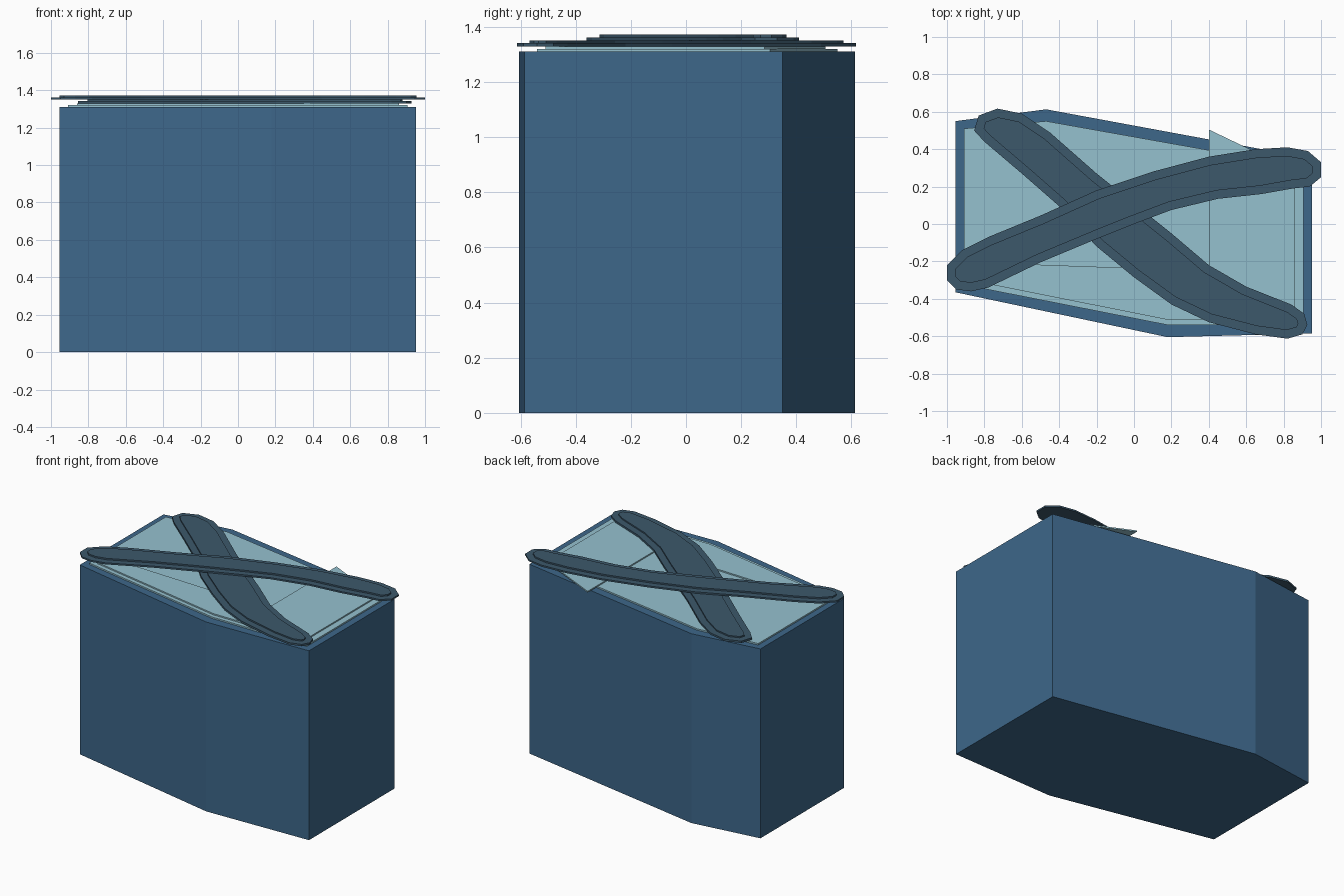
import bpy, bmesh

if "Cube" in bpy.data.objects:
    bpy.data.objects.remove(bpy.data.objects["Cube"])


def material(name, rgb):
    m = bpy.data.materials.new(name)
    m.diffuse_color = (*[(c / 255 / 12.92) if c < 10 else ((c / 255 + 0.055) / 1.055) ** 2.4 for c in rgb], 1)
    m.use_nodes = True
    m.node_tree.nodes["Principled BSDF"].inputs["Base Color"].default_value = m.diffuse_color
    return m


BLUE = material("steel blue", (61, 103, 138))
PALE = material("pale aqua", (149, 193, 207))
SLATE = material("dark slate", (60, 88, 107))


def prism(name, outline, z0, z1, mat, inset=0, z2=0):
    """Extrude an outline upward; optionally raise an inset cap on top."""
    bm = bmesh.new()
    face = bm.faces.new([bm.verts.new((x, y, z0)) for x, y in outline])
    face.normal_update()
    if face.normal.z < 0:
        face.normal_flip()
    ext = bmesh.ops.extrude_face_region(bm, geom=[face], use_keep_orig=True)["geom"]
    for v in ext:
        if isinstance(v, bmesh.types.BMVert):
            v.co.z = z1
    bmesh.ops.recalc_face_normals(bm, faces=bm.faces[:])
    if inset:
        top = [f for f in ext if isinstance(f, bmesh.types.BMFace)][0]
        bmesh.ops.inset_region(bm, faces=[top], thickness=inset, use_even_offset=True)
        cap = bmesh.ops.extrude_face_region(bm, geom=[top])["geom"]
        for v in cap:
            if isinstance(v, bmesh.types.BMVert):
                v.co.z = z2
        bmesh.ops.delete(bm, geom=[top], context='FACES_ONLY')
        bmesh.ops.recalc_face_normals(bm, faces=bm.faces[:])
    me = bpy.data.meshes.new(name)
    bm.to_mesh(me)
    bm.free()
    me.materials.append(mat)
    ob = bpy.data.objects.new(name, me)
    bpy.context.collection.objects.link(ob)
    return ob


# Main block
prism("block", [(-0.955, -0.365), (0.18, -0.605), (0.953, -0.585), (0.953, 0.35),
                (-0.47, 0.613), (-0.955, 0.55)], 0, 1.31, BLUE)

# Pale roof sheet, and the stepped sheet lying on it
prism("roof_sheet", [(-0.91, -0.325), (0.18, -0.54), (0.905, -0.54), (0.905, 0.305),
                     (-0.47, 0.55), (-0.91, 0.51)], 1.31, 1.32, PALE)
prism("upper_sheet", [(-0.86, -0.305), (0.17, -0.51), (0.86, -0.51), (0.86, 0.285),
                      (0.4, 0.505), (0.4, -0.25), (-0.86, -0.205)], 1.32, 1.329, PALE)

# Two crossing straps, each with a raised inner cap
prism("lower_strap", [(-0.855, 0.5), (-0.83, 0.58), (-0.73, 0.617), (-0.6, 0.59), (-0.45, 0.49),
                      (-0.2, 0.27), (0, 0.11), (0.2, -0.05), (0.4, -0.22), (0.6, -0.335),
                      (0.84, -0.43), (0.91, -0.48), (0.927, -0.54), (0.9, -0.59), (0.82, -0.613),
                      (0.65, -0.59), (0.4, -0.525), (0.2, -0.43), (0, -0.285), (-0.2, -0.12),
                      (-0.4, 0.095), (-0.6, 0.27), (-0.8, 0.44)],
      1.329, 1.342, SLATE, 0.045, 1.351)
prism("upper_strap", [(-1, -0.22), (-1, -0.3), (-0.95, -0.35), (-0.87, -0.36), (-0.78, -0.34),
                      (-0.5, -0.205), (-0.2, -0.08), (0, 0.0), (0.2, 0.075), (0.45, 0.135),
                      (0.68, 0.16), (0.85, 0.19), (0.94, 0.2), (1, 0.25), (1, 0.33),
                      (0.93, 0.39), (0.82, 0.41), (0.65, 0.4), (0.4, 0.36), (0.1, 0.28),
                      (-0.2, 0.18), (-0.5, 0.045), (-0.78, -0.07), (-0.92, -0.14)],
      1.351, 1.362, SLATE, 0.045, 1.372)
